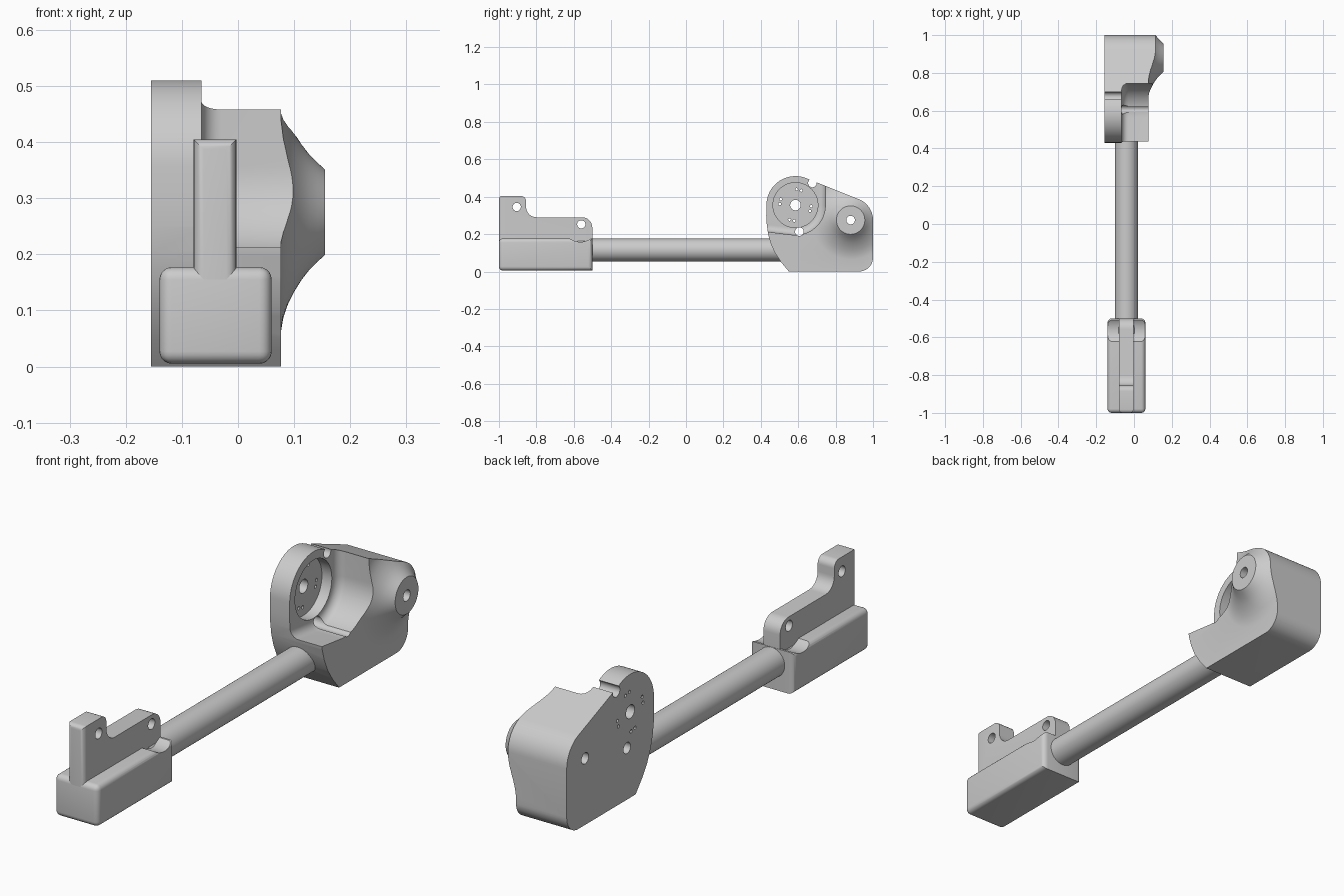
import bpy, bmesh
from math import sin, cos, radians

if "Cube" in bpy.data.objects:
    bpy.data.objects.remove(bpy.data.objects["Cube"])


def loft(name, rings):
    """Closed solid through rings of (x, y, z) points, capped at both ends."""
    bm = bmesh.new()
    vs = [[bm.verts.new(p) for p in ring] for ring in rings]
    n = len(vs[0])
    for a, b in zip(vs, vs[1:]):
        for i in range(n):
            j = (i + 1) % n
            bm.faces.new((a[i], a[j], b[j], b[i]))
    bm.faces.new(vs[0])
    bm.faces.new(vs[-1])
    bmesh.ops.recalc_face_normals(bm, faces=bm.faces)
    mesh = bpy.data.meshes.new(name)
    bm.to_mesh(mesh)
    bm.free()
    ob = bpy.data.objects.new(name, mesh)
    bpy.context.collection.objects.link(ob)
    return ob


def arc(cy, cz, r, a0, a1, n=8):
    angles = [radians(a0 + (a1 - a0) * i / n) for i in range(n + 1)]
    return [(cy + r * cos(a), cz + r * sin(a)) for a in angles]


def at_x(x, pts):
    return [(x, y, z) for y, z in pts]


def prism(name, pts, x0, x1):
    return loft(name, [at_x(x0, pts), at_x(x1, pts)])


def revolve(name, cy, cz, stations, n=64):
    return loft(name, [at_x(x, arc(cy, cz, r, 0, 360, n)[:-1]) for x, r in stations])


def boolean(ob, cutter, op='DIFFERENCE'):
    mod = ob.modifiers.new(op, 'BOOLEAN')
    mod.operation, mod.solver, mod.object = op, 'EXACT', cutter
    bpy.context.view_layer.objects.active = ob
    bpy.ops.object.modifier_apply(modifier=mod.name)
    bpy.data.objects.remove(cutter)


def drill(ob, y, z, r, x0=-0.4, x1=0.4, n=24):
    boolean(ob, revolve("drill", y, z, [(x0, r), (x1, r)], n))


def bevel(ob, width, test):
    bm = bmesh.new()
    bm.from_mesh(ob.data)
    edges = [e for e in bm.edges if test(e.verts[0].co, e.verts[1].co)]
    bmesh.ops.bevel(bm, geom=edges, offset=width, segments=5, profile=0.5,
                    affect='EDGES')
    bm.to_mesh(ob.data)
    bm.free()


# Front clamp block, with rounded edges and a shallow scoop at its rear top
block = prism("clamp_block", [(-1, .005), (-.5, .005), (-.5, .177), (-1, .177)], -.14, .06)
bevel(block, .022, lambda a, b: not (a.y > -.51 and b.y > -.51 and abs(a.z - b.z) < .01))
drill(block, -.565, .252, .094, n=64)

# Upright stepped fin with two bolt holes
fin = prism("mounting_fin",
            [(-1, .155), (-.501, .155)] + arc(-.556, .235, .055, 0, 90)
            + arc(-.80, .345, .055, 270, 180) + arc(-.885, .375, .03, 0, 90)
            + [(-1, .405)], -.079, -.003)
bevel(fin, .018, lambda a, b: a.y < -.99 and b.y < -.99 and max(a.z, b.z) > .2)
for y, z in ((-.905, .345), (-.56, .252)):
    drill(fin, y, z, .022)

# Connecting rod
rod_ring = arc(-.04, .115, .061, 0, 360, 48)[:-1]
rod = loft("connecting_rod", [[(x, y, z) for x, z in rod_ring] for y in (-.58, .54)])

# Head: teardrop outline, trimmed by a flared round boss on the +x side
CY, CZ = .585, .355
outline = (arc(CY, CZ, .155, 68.3, 180, 28)
           + [(.429, .30), (.432, .25), (.439, .2), (.453, .15), (.475, .1), (.508, .05), (.55, 0)]
           + arc(.925, .075, .075, -90, 0, 10) + arc(.88, .275, .12, 0, 68.3, 12))
head = prism("motor_head", outline, -.155, .2)
flare = [(-.3, 1.2), (.077, 1.2), (.077, .21), (.081, .187), (.089, .164), (.1, .142),
         (.113, .121), (.127, .103), (.142, .088), (.155, .076)]
boolean(head, revolve("boss_envelope", .88, .275, flare, 72), 'INTERSECT')


# Open motor pocket with a filleted floor
def pocket_ring(x, d):
    return at_x(x, [(.3, .7), (.3, .229 + d)] + arc(CY, CZ, .16 - d, -98, 0, 24)
                + [(.745 - d, .7)])


F = .035
steps = [radians(15 * k) for k in range(7)]
rings = [pocket_ring(-.065 + F * (1 - cos(t)), F * (1 - sin(t))) for t in steps]
boolean(head, loft("pocket", rings + [pocket_ring(.3, 0)]))

# Round motor seat, shaft hole and paired screw holes
drill(head, CY, CZ, .12, -.11, .05, 64)
drill(head, CY, CZ, .028, n=32)
for k in range(4):
    for da in (-9, 9):
        a = radians(77 + 90 * k + da)
        drill(head, CY + .084 * cos(a), CZ + .084 * sin(a), .007, n=12)

# Through bolts that groove the pocket walls, and the boss bore
for y, z in ((.676, .473), (.606, .213), (.88, .275)):
    drill(head, y, z, .023)

for ob in (block, fin, rod, head):
    bpy.ops.object.select_all(action='DESELECT')
    ob.select_set(True)
    bpy.context.view_layer.objects.active = ob
    bpy.ops.object.shade_smooth_by_angle(angle=radians(30))
